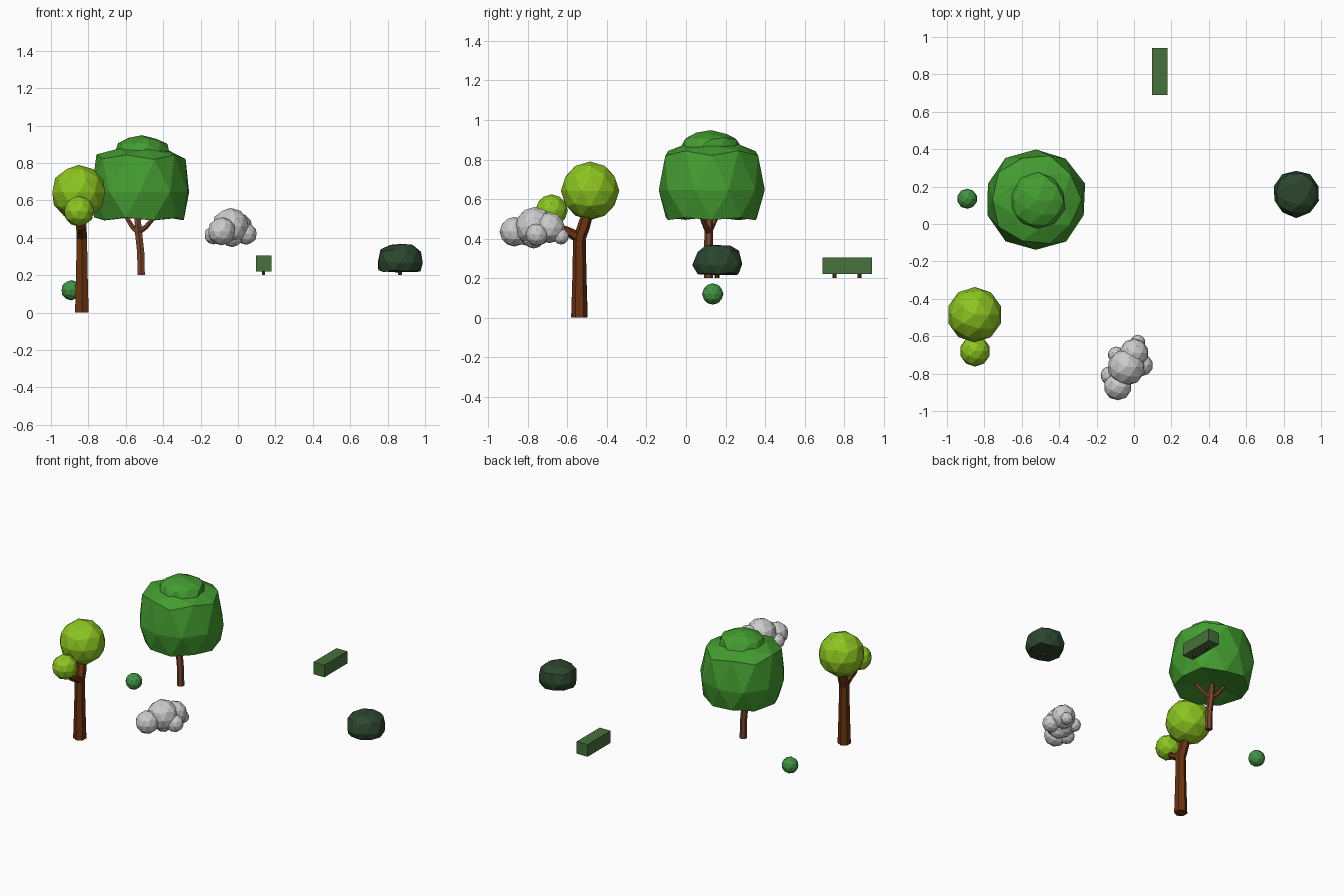
import bpy, bmesh, math, random
from mathutils import Vector

if "Cube" in bpy.data.objects:
    bpy.data.objects.remove(bpy.data.objects["Cube"])

random.seed(4)


def material(name, r, g, b):
    m = bpy.data.materials.new(name)
    m.diffuse_color = (*[(c / 255) ** 2.2 for c in (r, g, b)], 1)
    m.use_nodes = True
    m.node_tree.nodes["Principled BSDF"].inputs["Base Color"].default_value = m.diffuse_color
    return m


LIME = material("lime_leaves", 140, 196, 38)
GREEN = material("green_leaves", 70, 155, 52)
BALL = material("ball_leaves", 68, 146, 70)
HEDGE = material("hedge_leaves", 72, 112, 62)
DARK = material("dark_leaves", 48, 72, 50)
BROWN = material("bark_brown", 106, 54, 24)
RED_BROWN = material("bark_red_brown", 120, 72, 50)


def finish(bm, name, mat):
    bmesh.ops.recalc_face_normals(bm, faces=bm.faces)
    me = bpy.data.meshes.new(name)
    bm.to_mesh(me)
    bm.free()
    if mat:
        me.materials.append(mat)
    ob = bpy.data.objects.new(name, me)
    bpy.context.collection.objects.link(ob)
    return ob


def lerp_profile(profile, u):
    for (u0, z0), (u1, z1) in zip(profile, profile[1:]):
        if u <= u1:
            return z0 + (z1 - z0) * (u - u0) / (u1 - u0)
    return profile[-1][1]


def blob(name, centre, r, mat, profile=None, jitter=0):
    """Icosphere; a profile maps unit height (-1..1) to absolute z."""
    bm = bmesh.new()
    bmesh.ops.create_icosphere(bm, subdivisions=2, radius=1)
    for v in bm.verts:
        u = v.co.z
        z = lerp_profile(profile, u) if profile else centre[2] + r * u
        k = 1 + random.uniform(-jitter, jitter)
        v.co = (centre[0] + v.co.x * r * k, centre[1] + v.co.y * r * k,
                z + random.uniform(-jitter, jitter) * 0.1)
    return finish(bm, name, mat)


def limbs(name, paths, sides, mat):
    """Tapered faceted tubes through (x, y, z, radius) points."""
    bm = bmesh.new()
    for path in paths:
        pts = [Vector(p[:3]) for p in path]
        rings = []
        for i, p in enumerate(pts):
            d = pts[min(i + 1, len(pts) - 1)] - pts[max(i - 1, 0)]
            if i == 0 and abs(d.z) > 0.8 * d.length:
                d = Vector((0, 0, 1))
            q = Vector((0, 0, 1)).rotation_difference(d)
            ring = []
            for k in range(sides):
                a = 2 * math.pi * k / sides + math.pi / 2
                o = Vector((math.cos(a), math.sin(a), 0)) * path[i][3]
                ring.append(bm.verts.new(p + q @ o))
            rings.append(ring)
        for a, b in zip(rings, rings[1:]):
            for k in range(sides):
                n = (k + 1) % sides
                bm.faces.new((a[k], a[n], b[n], b[k]))
        bm.faces.new(rings[0][::-1])
        bm.faces.new(rings[-1])
    return finish(bm, name, mat)


def box(name, lo, hi, mat):
    bm = bmesh.new()
    bmesh.ops.create_cube(bm, size=1)
    for v in bm.verts:
        v.co = [(a + b) / 2 + c * (b - a) for a, b, c in zip(lo, hi, v.co)]
    return finish(bm, name, mat)


# Lime tree with two round crowns
blob("lime_crown", (-0.852, -0.485, 0.642), 0.148, LIME)
blob("lime_small_crown", (-0.85, -0.68, 0.542), 0.082, LIME)
limbs("lime_trunk", [
    [(-0.835, -0.539, 0, 0.042), (-0.835, -0.539, 0.2, 0.036),
     (-0.835, -0.539, 0.4, 0.032), (-0.838, -0.518, 0.46, 0.032),
     (-0.845, -0.497, 0.53, 0.028)],
    [(-0.835, -0.54, 0.405, 0.028), (-0.835, -0.60, 0.437, 0.023),
     (-0.84, -0.635, 0.455, 0.02), (-0.848, -0.665, 0.51, 0.016)],
], 6, BROWN)

# Big green tree: flat-bottomed crown, cap bump and forked trunk
C = (-0.525, 0.13, 0.64)
blob("big_crown", C, 0.272, GREEN,
     [(-1, 0.53), (-0.85, 0.515), (-0.5, 0.492), (0, 0.645),
      (0.5, 0.842), (0.85, 0.875), (1, 0.89)], 0.02)
blob("big_crown_cap", (-0.515, 0.125, 0.85), 0.15, GREEN,
     [(-1, 0.76), (0, 0.86), (0.5, 0.908), (0.85, 0.932), (1, 0.95)], 0.04)
fork = (-0.532, 0.115, 0.43)
limbs("big_trunk", [
    [(-0.518, 0.113, 0.2, 0.023), (-0.52, 0.113, 0.32, 0.022),
     (*fork, 0.022), (-0.54, 0.12, 0.56, 0.016)],
    [(*fork, 0.016), (-0.565, 0.13, 0.46, 0.014), (-0.61, 0.165, 0.53, 0.01)],
    [(*fork, 0.016), (-0.49, 0.10, 0.46, 0.014), (-0.43, 0.07, 0.53, 0.01)],
], 6, RED_BROWN)

# Small round shrub
blob("ball_shrub", (-0.892, 0.135, 0.12), 0.054, BALL)

# Cloud of grey puffs
for i, (x, y, z, r) in enumerate([
        (-0.04, -0.765, 0.46, 0.1), (0.0, -0.69, 0.455, 0.078),
        (-0.087, -0.868, 0.435, 0.075), (0.02, -0.632, 0.41, 0.04),
        (0.045, -0.755, 0.42, 0.057), (-0.13, -0.81, 0.415, 0.05),
        (-0.095, -0.70, 0.435, 0.045), (-0.03, -0.77, 0.41, 0.06)]):
    blob(f"cloud_puff_{i + 1}", (x, y, z), r, None)

# Box hedge on two short stems
box("hedge", (0.095, 0.69, 0.221), (0.178, 0.942, 0.305), HEDGE)
for i, y in enumerate((0.752, 0.877)):
    limbs(f"hedge_stem_{i + 1}", [[(0.137, y, 0.2, 0.01), (0.137, y, 0.24, 0.01)]],
          6, BROWN)

# Dark domed bush with a stem
blob("dark_bush", (0.867, 0.163, 0.27), 0.126, DARK,
     [(-1, 0.218), (-0.5, 0.22), (0, 0.27), (0.5, 0.335), (0.85, 0.362), (1, 0.366)], 0.05)
limbs("dark_bush_stem", [[(0.867, 0.157, 0.2, 0.012), (0.867, 0.157, 0.25, 0.012)]],
      6, BROWN)
